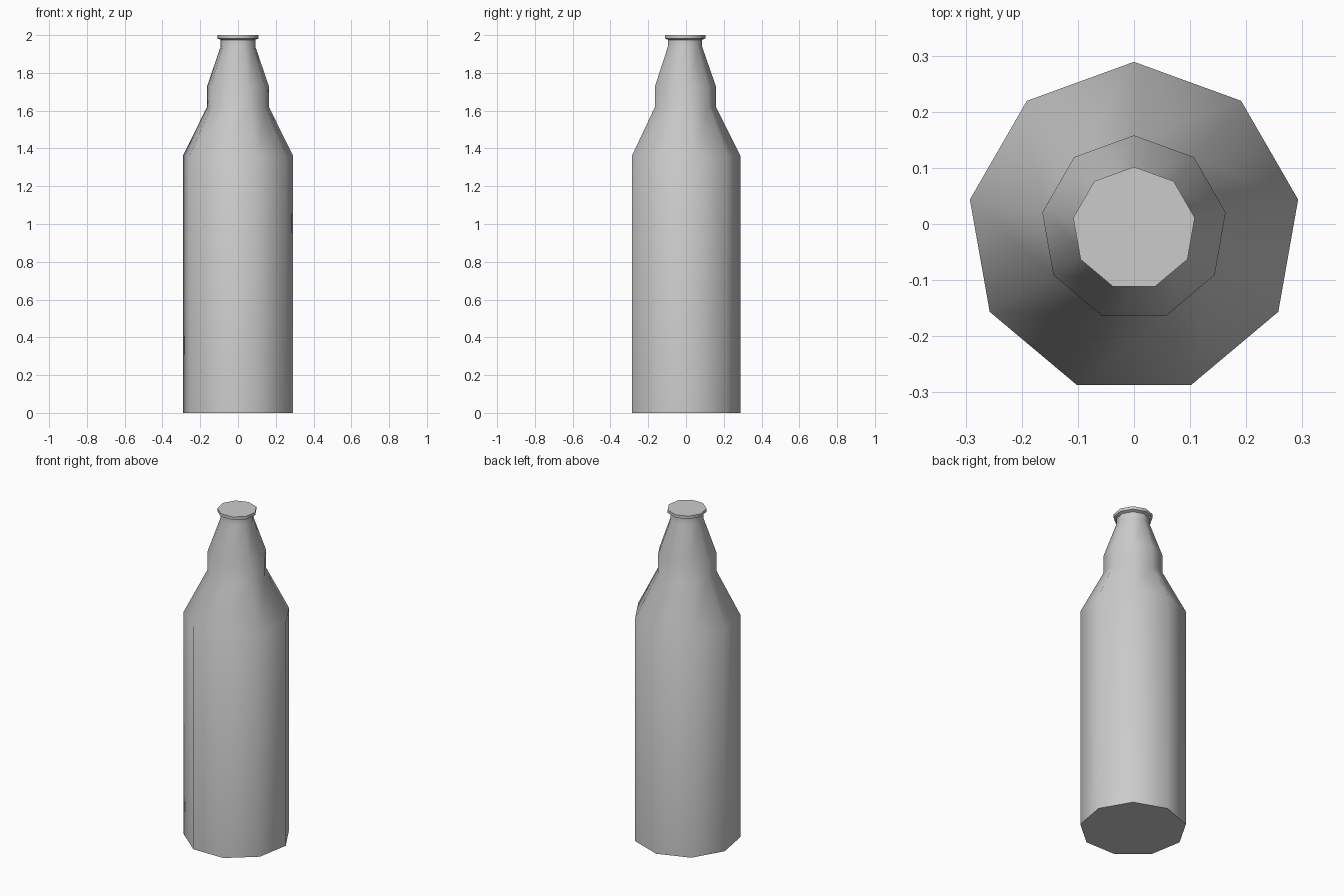
import bpy, bmesh, math

if "Cube" in bpy.data.objects:
    bpy.data.objects.remove(bpy.data.objects["Cube"])

SIDES = 9
CENTRE_Y = -0.008


def lathe(name, profile):
    """Spin (radius, z) rings into a closed nine-sided solid."""
    bm = bmesh.new()
    rings = []
    for r, z in profile:
        ring = []
        for i in range(SIDES):
            a = math.pi / 2 + i * 2 * math.pi / SIDES
            ring.append(bm.verts.new((r * math.cos(a), CENTRE_Y + r * math.sin(a), z)))
        rings.append(ring)
    for low, high in zip(rings, rings[1:]):
        for i in range(SIDES):
            j = (i + 1) % SIDES
            bm.faces.new((low[i], low[j], high[j], high[i]))
    bm.faces.new(list(reversed(rings[0])))
    bm.faces.new(rings[-1])
    bmesh.ops.recalc_face_normals(bm, faces=bm.faces)
    mesh = bpy.data.meshes.new(name)
    bm.to_mesh(mesh)
    bm.free()
    obj = bpy.data.objects.new(name, mesh)
    bpy.context.collection.objects.link(obj)
    bpy.ops.object.select_all(action='DESELECT')
    obj.select_set(True)
    bpy.context.view_layer.objects.active = obj
    bpy.ops.object.shade_smooth_by_angle(angle=math.radians(50))
    return obj


# Bottle: straight body, sloped shoulder, collar, tapered neck, flared lip and flat top
lathe("bottle", [
    (0.297, 0.0), (0.297, 1.36),
    (0.166, 1.62), (0.166, 1.73),
    (0.093, 1.94), (0.093, 1.975),
    (0.110, 1.982), (0.110, 2.0),
])
